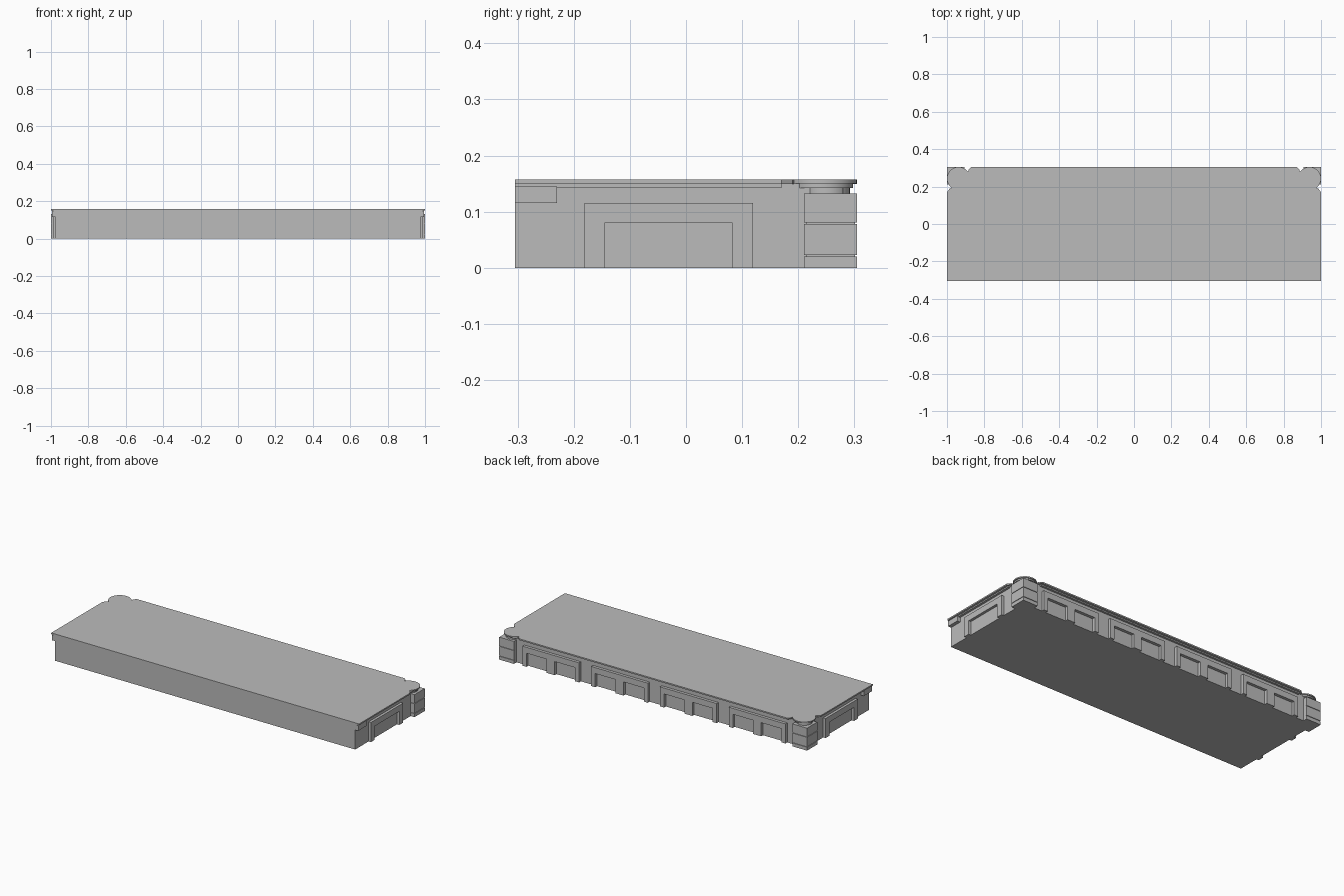
import bpy
import bmesh
import math

old = bpy.data.objects.get("Cube")
if old:
    bpy.data.objects.remove(old, do_unlink=True)

stone = bpy.data.materials.new("stone grey")
stone.use_nodes = True
GREY = (0.5, 0.5, 0.5, 1)
stone.diffuse_color = GREY
stone.node_tree.nodes["Principled BSDF"].inputs["Base Color"].default_value = GREY


def finish(name, bm):
    bmesh.ops.recalc_face_normals(bm, faces=bm.faces)
    mesh = bpy.data.meshes.new(name)
    bm.to_mesh(mesh)
    bm.free()
    mesh.materials.append(stone)
    obj = bpy.data.objects.new(name, mesh)
    bpy.context.collection.objects.link(obj)
    return obj


def prism(name, points, place, near, far):
    """Extrude a flat outline; place(u, v, depth) gives the position."""
    bm = bmesh.new()
    rings = [[bm.verts.new(place(u, v, d)) for u, v in points] for d in (near, far)]
    bm.faces.new(rings[0])
    bm.faces.new(rings[1])
    n = len(points)
    for i in range(n):
        j = (i + 1) % n
        bm.faces.new((rings[0][i], rings[0][j], rings[1][j], rings[1][i]))
    return finish(name, bm)


def box(name, x, y, z):
    outline = [(x[0], y[0]), (x[1], y[0]), (x[1], y[1]), (x[0], y[1])]
    return prism(name, outline, lambda u, v, d: (u, v, d), z[0], z[1])


def disc(name, x, y, radius, low, high):
    ring = [(x + radius * math.cos(math.tau * i / 32),
             y + radius * math.sin(math.tau * i / 32)) for i in range(32)]
    obj = prism(name, ring, lambda u, v, d: (u, v, d), low, high)
    bpy.ops.object.select_all(action='DESELECT')
    obj.select_set(True)
    bpy.context.view_layer.objects.active = obj
    bpy.ops.object.shade_smooth_by_angle()


def arch(name, centre, half, inner, place, near, far):
    """Square-headed frame, open at the foot."""
    left = [(-half, 0), (-half, 0.115), (half, 0.115), (half, 0),
            (inner, 0), (inner, 0.08), (-inner, 0.08), (-inner, 0)]
    return prism(name, [(centre + u, v) for u, v in left], place, near, far)


# Main block and the notched top slab
box("body", (-0.975, 0.975), (-0.305, 0.28), (0, 0.15))
half_slab = [(1, -0.305), (1, 0.17), (0.985, 0.19), (0.94, 0.2),
             (0.89, 0.25), (0.885, 0.29), (0.87, 0.305)]
slab = half_slab + [(-x, y) for x, y in reversed(half_slab)]
prism("top_slab", slab, lambda u, v, d: (u, v, d), 0.149, 0.157)
box("back_moulding", (-0.87, 0.87), (0.27, 0.292), (0.142, 0.15))

# Four pairs of framed panels along the back
back = lambda u, v, d: (u, d, v)
for pair in range(4):
    middle = -0.67 + pair * 0.447
    for step in (-1, 1):
        arch("back_panel_frame", middle + step * 0.092, 0.092, 0.066, back, 0.275, 0.297)

for name, s in (("left", 1), ("right", -1)):
    # Side panel, moulding and front bracket
    side = lambda u, v, d: (s * d, u, v)
    arch(name + "_panel_frame", -0.031, 0.15, 0.114, side, 0.97, 0.99)
    box(name + "_moulding", sorted((s * 0.97, s * 0.988)), (-0.305, 0.17), (0.142, 0.15))
    box(name + "_front_bracket", sorted((s * 0.97, s * 0.995)), (-0.305, -0.23), (0.115, 0.145))

    # Corner post of stacked blocks with a round cap
    for low, high, inset in ((0, 0.02, 0), (0.02, 0.023, 0.004), (0.023, 0.078, 0),
                             (0.078, 0.081, 0.004), (0.081, 0.132, 0)):
        box(name + "_post_block", sorted((s * 0.905, s * (1 - inset))),
            (0.21 + inset, 0.305 - inset), (low, high))
    disc(name + "_post_neck", s * 0.945, 0.25, 0.042, 0.13, 0.145)
    disc(name + "_post_collar", s * 0.938, 0.243, 0.055, 0.142, 0.151)
    disc(name + "_post_cap", s * 0.938, 0.243, 0.062, 0.15, 0.157)
